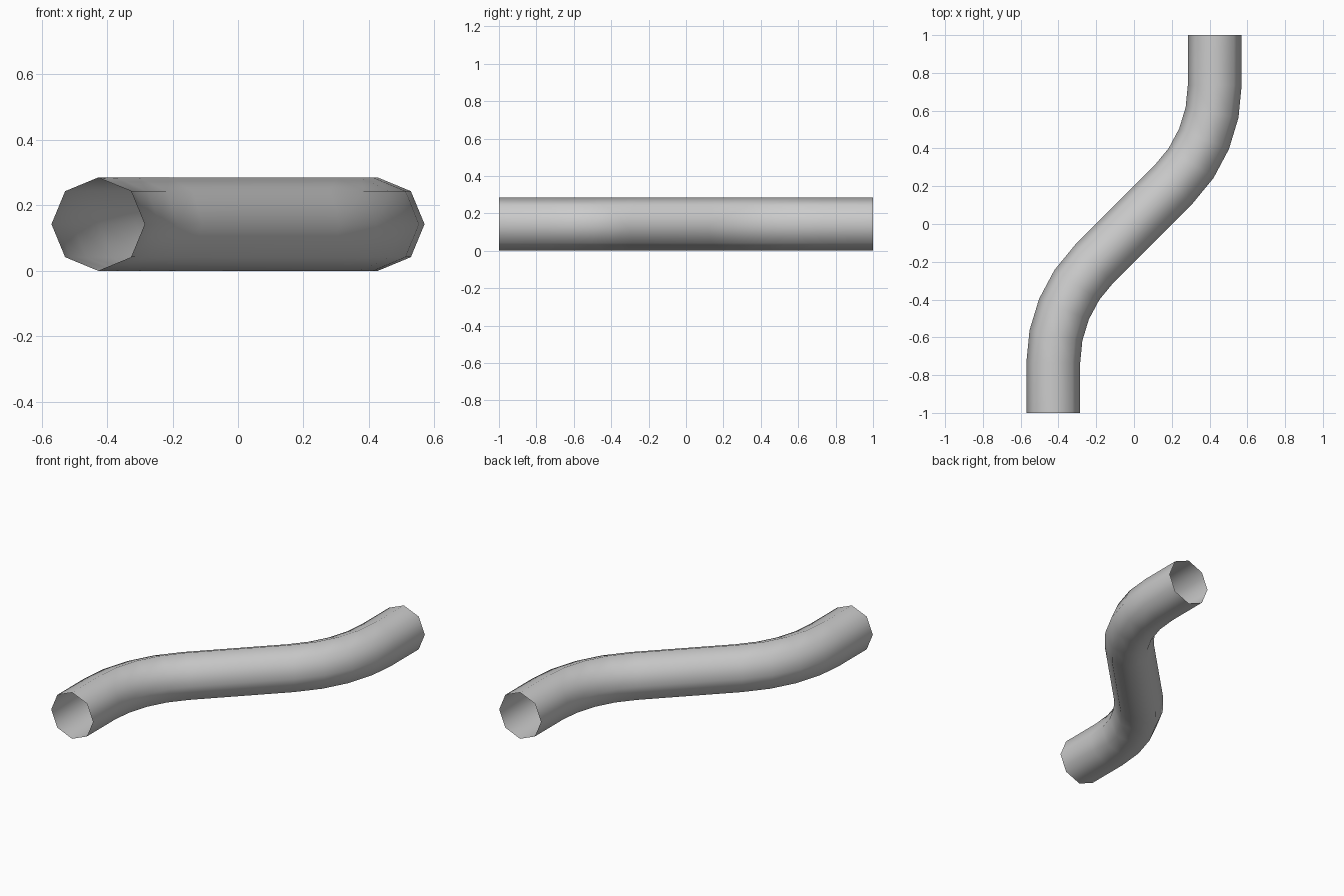
import bpy, bmesh
from math import pi, sin, cos, radians

if "Cube" in bpy.data.objects:
    bpy.data.objects.remove(bpy.data.objects["Cube"])

SIDES = 8          # octagonal section
RADIUS = 0.1425    # pipe radius, also the height of its axis
OFFSET = 0.4275    # x of the straight ends
BEND_R = 0.7425    # bend radius of the axis
BEND_Y = 0.735     # y where the bend meets the straight end
STEPS = 4          # segments per 45 degree bend

# Upper half of the axis: (x, y, heading), from the diagonal to the end
half = []
for i in range(STEPS + 1):
    a = radians(45) * (1 - i / STEPS)
    half.append((OFFSET - BEND_R * (1 - cos(a)), BEND_Y - BEND_R * sin(a), pi / 2 - a))
half.append((OFFSET, 1.0, pi / 2))

# The lower half is the upper half turned by 180 degrees
path = [(-x, -y, h) for x, y, h in reversed(half)] + half

# Sweep the octagon along the axis, ends left open
bm = bmesh.new()
rings = []
for x, y, h in path:
    ring = []
    for k in range(SIDES):
        t = 2 * pi * k / SIDES
        side = RADIUS * cos(t)
        ring.append(bm.verts.new((x + side * sin(h), y - side * cos(h),
                                  RADIUS + RADIUS * sin(t))))
    rings.append(ring)
for a, b in zip(rings, rings[1:]):
    for k in range(SIDES):
        n = (k + 1) % SIDES
        face = bm.faces.new((a[k], b[k], b[n], a[n]))
        face.normal_flip()
        face.smooth = True
bm.normal_update()

# Make sure the faces point away from the axis
f = bm.faces[:][0]
c = f.calc_center_median()
if f.normal.x * (c.x + OFFSET) + f.normal.z * (c.z - RADIUS) < 0:
    bmesh.ops.reverse_faces(bm, faces=bm.faces[:])

mesh = bpy.data.meshes.new("s_bend_pipe")
bm.to_mesh(mesh)
bm.free()
pipe = bpy.data.objects.new("s_bend_pipe", mesh)
bpy.context.collection.objects.link(pipe)
